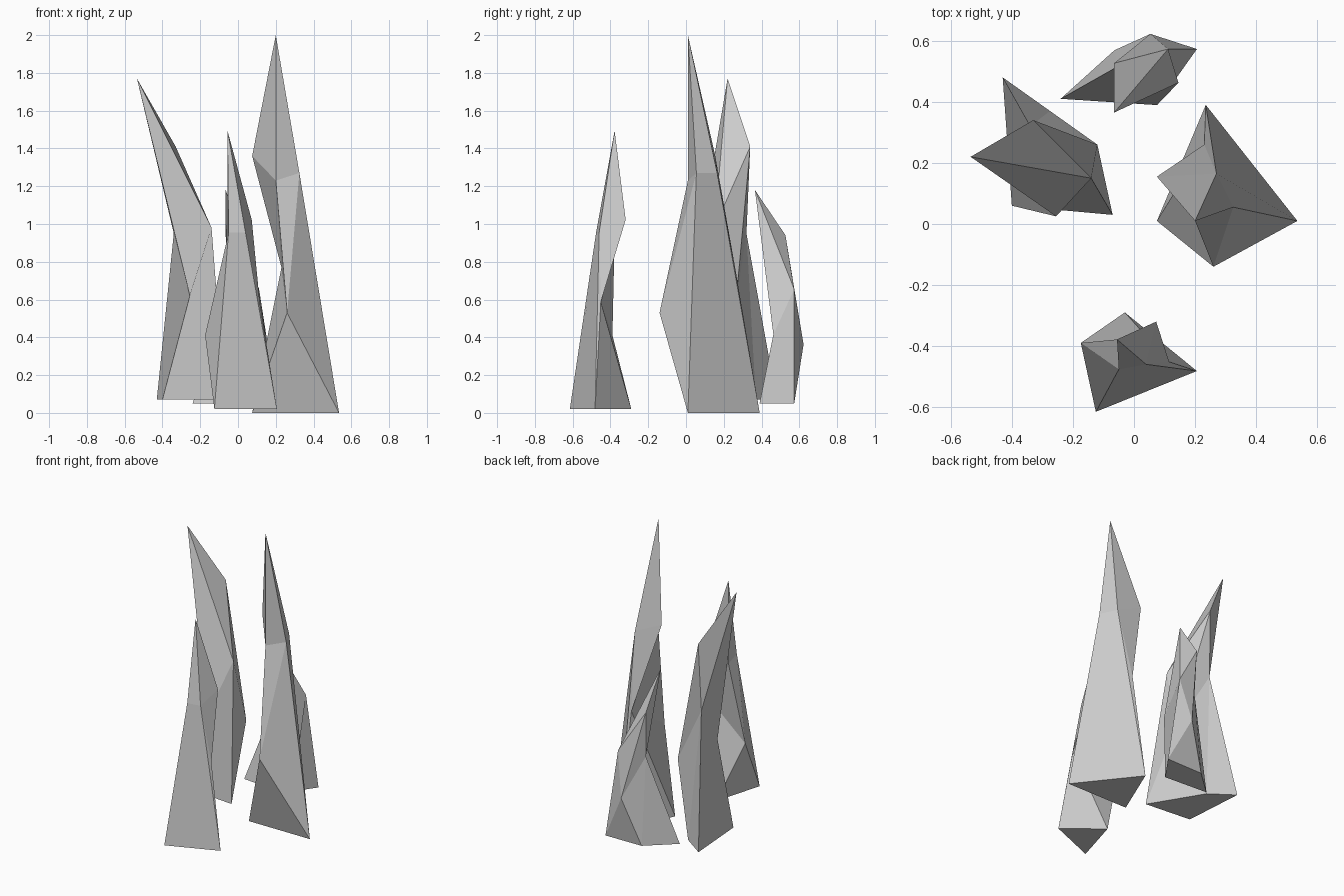
import bpy, bmesh
from math import radians
from mathutils import Matrix, Vector

if "Cube" in bpy.data.objects:
    bpy.data.objects.remove(bpy.data.objects["Cube"])

# Straight shard: base triangle P Q R, knees S W, shoulder ring V X Y U, tip T
STRAIGHT = dict(P=(.235, .39, 0), Q=(.535, .01, 0), R=(.075, .01, 0),
                S=(.26, -.14, .53), W=(.23, .26, .77),
                V=(.20, .01, 1.23), X=(.325, .055, 1.27),
                Y=(.27, .165, 1.27), U=(.075, .155, 1.36), T=(.20, .01, 2.0))
STRAIGHT_FACES = "PQR RQS SQX SXV QPYX RSW RWP SVW VUW PWY WUY TVX TXY TYU TUV".split()

# Leaning shard: base A B C D, knees F G, shoulders H I E, tip T
LEANING = dict(A=(-.43, .48, .07), B=(-.40, .06, .07), C=(-.07, .03, .07), D=(-.275, .37, .07),
               F=(-.12, .26, .54), G=(-.255, .025, .62), H=(-.14, .15, .98),
               I=(-.34, .32, .95), E=(-.33, .34, 1.41), T=(-.535, .22, 1.77))
LEANING_FACES = "DCB DBA BCHG ABGI TIG TGH THE TEI EHF HCF EFI IFD IDA FCD".split()


def shard(name, points, faces, pivot="T", target=None, turn=0, scale=(1, 1, 1)):
    """Build a shard, turned and scaled about one of its points, which moves to target."""
    origin = Vector(points[pivot])
    target = Vector(target) if target else origin
    move = (Matrix.Translation(target) @ Matrix.Rotation(radians(turn), 4, 'Z')
            @ Matrix.Diagonal((*scale, 1)) @ Matrix.Translation(-origin))
    bm = bmesh.new()
    v = {k: bm.verts.new(move @ Vector(p)) for k, p in points.items()}
    for f in faces:
        bm.faces.new([v[k] for k in f])
    bmesh.ops.recalc_face_normals(bm, faces=bm.faces)
    mesh = bpy.data.meshes.new(name)
    bm.to_mesh(mesh)
    bm.free()
    bpy.context.collection.objects.link(bpy.data.objects.new(name, mesh))


# Right and front shards share the straight form
shard("tall_right_shard", STRAIGHT, STRAIGHT_FACES)
shard("front_shard", STRAIGHT, STRAIGHT_FACES, "Q", (-.125, -.615, .02), -106.3, (.737,) * 3)

# Left and back shards share the leaning form; the back one has a wider foot
shard("leaning_left_shard", LEANING, LEANING_FACES)
shard("small_back_shard", {**LEANING, "A": (-.608, .476, .07)}, LEANING_FACES,
      "T", (-.065, .365, 1.18), 59.7, (.68, .68, .665))
